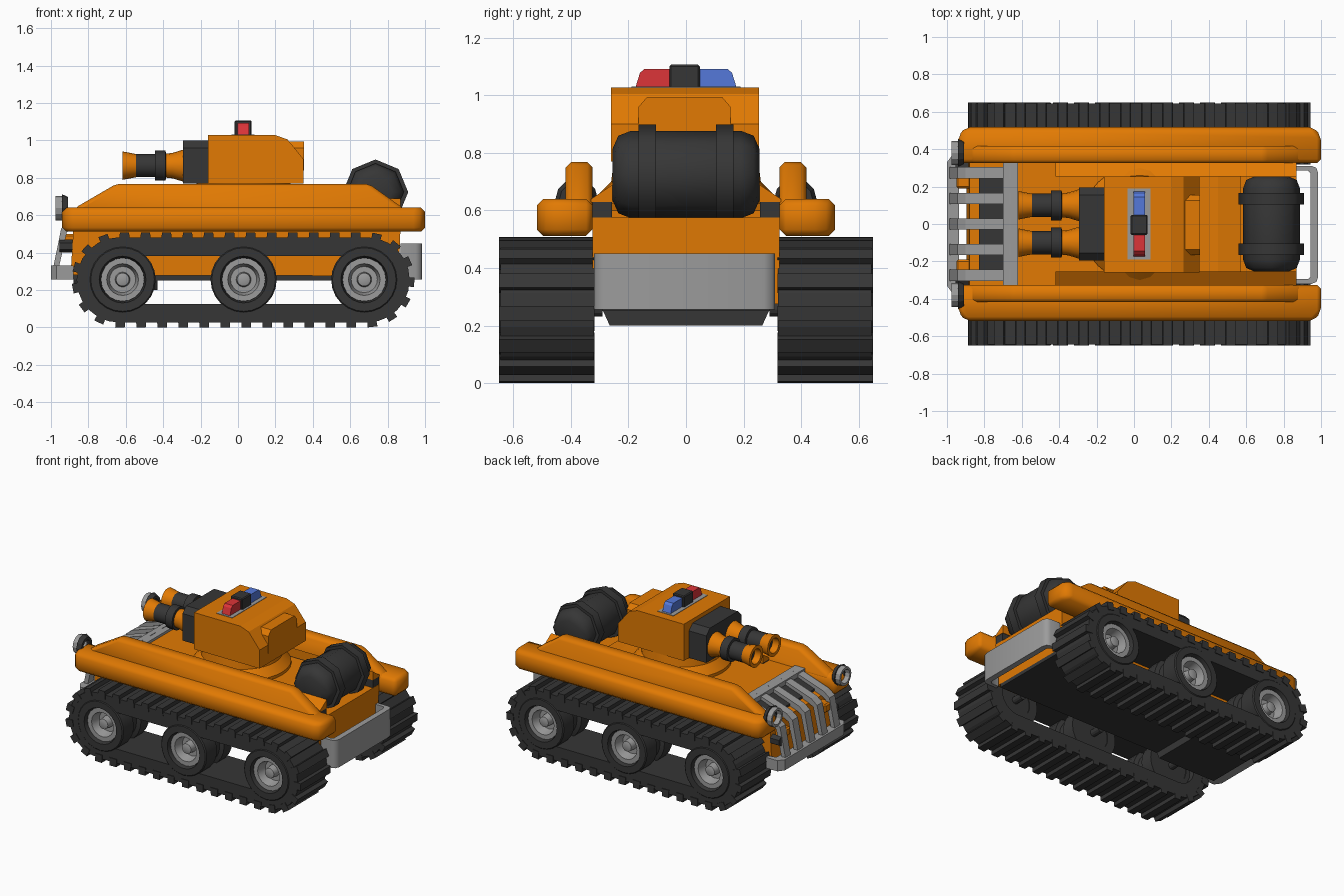
import bpy, bmesh, math
from mathutils import Vector

if "Cube" in bpy.data.objects:
    bpy.data.objects.remove(bpy.data.objects["Cube"])

def material(name, col):
    m = bpy.data.materials.new(name)
    m.diffuse_color = (*col, 1)
    m.use_nodes = True
    m.node_tree.nodes["Principled BSDF"].inputs["Base Color"].default_value = m.diffuse_color
    return m

ORANGE = material("orange paint", (0.76, 0.195, 0.001))
DARK = material("dark rubber", (0.037, 0.037, 0.037))
GREY = material("grey metal", (0.33, 0.33, 0.33))
RED = material("red light", (0.72, 0.035, 0.04))
BLUE = material("blue light", (0.09, 0.19, 0.70))

def finish(name, bm, mat, bevel=0, smooth=0):
    bmesh.ops.recalc_face_normals(bm, faces=bm.faces)
    if bevel:
        bmesh.ops.bevel(bm, geom=bm.edges[:], offset=bevel, segments=1, affect='EDGES')
    me = bpy.data.meshes.new(name)
    bm.to_mesh(me)
    bm.free()
    me.materials.append(mat)
    ob = bpy.data.objects.new(name, me)
    bpy.context.collection.objects.link(ob)
    if smooth:
        bpy.context.view_layer.objects.active = ob
        bpy.ops.object.select_all(action='DESELECT')
        ob.select_set(True)
        bpy.ops.object.shade_smooth_by_angle(angle=math.radians(smooth))
    return ob

def prism(name, pts, lo, hi, mat, plane='xz', bevel=0, smooth=0):
    """Extrude a 2D profile along the remaining axis."""
    put = {'xz': lambda p, d: (p[0], d, p[1]),
           'yz': lambda p, d: (d, p[0], p[1]),
           'xy': lambda p, d: (p[0], p[1], d)}[plane]
    bm = bmesh.new()
    a = [bm.verts.new(put(p, lo)) for p in pts]
    b = [bm.verts.new(put(p, hi)) for p in pts]
    n = len(pts)
    bm.faces.new(a)
    bm.faces.new(b[::-1])
    for i in range(n):
        bm.faces.new((a[i], b[i], b[(i + 1) % n], a[(i + 1) % n]))
    return finish(name, bm, mat, bevel, smooth)

def box(name, x0, x1, y0, y1, z0, z1, mat, bevel=0):
    return prism(name, [(x0, y0), (x1, y0), (x1, y1), (x0, y1)], z0, z1, mat, 'xy', bevel)

def lathe(name, prof, loc, axis, segs, mat, ring=False, smooth=0):
    """Spin (radius, height) points about an axis; ring closes the profile on itself."""
    u = {'x': Vector((1, 0, 0)), 'y': Vector((0, 1, 0)), 'z': Vector((0, 0, 1))}[axis]
    v = Vector((0, 0, 1)) if axis != 'z' else Vector((0, 1, 0))
    w = u.cross(v)
    bm = bmesh.new()
    angles = [2 * math.pi * i / segs for i in range(segs)]
    rows = [[bm.verts.new(Vector(loc) + u * h + r * (v * math.cos(a) + w * math.sin(a))) for a in angles]
            for r, h in prof]
    pairs = list(zip(rows, rows[1:]))
    if ring:
        pairs.append((rows[-1], rows[0]))
    else:
        bm.faces.new(rows[0])
        bm.faces.new(rows[-1])
    for a, b in pairs:
        for i in range(segs):
            j = (i + 1) % segs
            bm.faces.new((a[i], a[j], b[j], b[i]))
    return finish(name, bm, mat, 0, smooth)

# ---- tracks ----
X0, X1, ZC = -0.635, 0.69, 0.254

def loop_point(s, r):
    """Point at path fraction s on a stadium of radius r."""
    straight, R = X1 - X0, 0.24
    arc = math.pi * R
    d = (s % 1) * 2 * (straight + arc)
    if d < straight:
        c, n = X0 + d, (0, 1)
    elif d < straight + arc:
        a = (d - straight) / R
        c, n = X1, (math.sin(a), math.cos(a))
    elif d < 2 * straight + arc:
        c, n = X1 - (d - straight - arc), (0, -1)
    else:
        a = (d - 2 * straight - arc) / R
        c, n = X0, (-math.sin(a), -math.cos(a))
    return c + n[0] * r, ZC + n[1] * r

def stadium(r, n=12):
    half = [(r * math.sin(math.pi * i / n), r * math.cos(math.pi * i / n)) for i in range(n + 1)]
    return [(X1 + a, ZC + b) for a, b in half] + [(X0 - a, ZC - b) for a, b in half]

TEETH = 37
for side, s in (("left", 1), ("right", -1)):
    bm = bmesh.new()
    outer, inner = stadium(0.228), stadium(0.128)
    n = len(outer)
    grid = [[bm.verts.new((x, s * y, z)) for x, z in pts]
            for pts, y in ((outer, 0.32), (outer, 0.645), (inner, 0.645), (inner, 0.32))]
    for k in range(4):
        for i in range(n):
            j = (i + 1) % n
            bm.faces.new((grid[k][i], grid[k][j], grid[(k + 1) % 4][j], grid[(k + 1) % 4][i]))
    finish(side + "_track_belt", bm, DARK)

    bm = bmesh.new()
    for t in range(TEETH):
        q = [loop_point((t + a) / TEETH, r) for a, r in ((0, .2), (.5, .2), (.47, .254), (.03, .254))]
        a = [bm.verts.new((x, s * 0.318, z)) for x, z in q]
        b = [bm.verts.new((x, s * 0.65, z)) for x, z in q]
        bm.faces.new(a)
        bm.faces.new(b)
        for i in range(4):
            bm.faces.new((a[i], a[(i + 1) % 4], b[(i + 1) % 4], b[i]))
    finish(side + "_track_treads", bm, DARK)

    # road wheels: tyre, rim with hub, and axle
    for k, x in enumerate((-0.617, 0.03, 0.675)):
        tag = f"{side}_wheel_{k + 1}"
        loc = (x, 0, 0.256)
        lathe(tag + "_tyre", [(.177, s * .36), (.177, s * .45), (.15, s * .46), (.15, s * .52), (.177, s * .53),
              (.177, s * .643), (.17, s * .65), (.125, s * .65), (.115, s * .61), (.115, s * .36)],
              loc, 'y', 24, DARK, True, 35)
        lathe(tag + "_rim", [(.116, s * .48), (.116, s * .625), (.085, s * .625), (.07, s * .56), (.04, s * .56),
              (.035, s * .615), (.02, s * .62)], loc, 'y', 20, GREY, False, 35)
        lathe(tag + "_back_plate", [(.117, s * .365), (.117, s * .47)], loc, 'y', 20, DARK)
        lathe(tag + "_axle", [(.025, s * .29), (.025, s * .39)], loc, 'y', 12, DARK)

    # fender slab and raised ridge
    slab = [(-.94, .325), (1, .325), (1, .47), (.96, .518), (-.90, .518), (-.94, .47)]
    prism(side + "_fender", [(x, s * y) for x, y in slab], .512, .64, ORANGE, 'xy', .022, 60)
    prism(side + "_fender_ridge", [(-.90, .60), (-.87, .64), (-.65, .768), (.70, .768), (.88, .64), (.92, .60)],
          s * .325, s * .418, ORANGE, 'xz', .018, 60)
    # deck edge strip: sloping top, dark base
    prism(side + "_deck_strip", [(s * .255, .63), (s * .33, .63), (s * .33, .64), (s * .255, .69)],
          -.42, .87, ORANGE, 'yz')
    box(side + "_deck_strip_base", -.42, .868, min(s * .258, s * .33), max(s * .258, s * .33), .57, .632, DARK)

    # headlight, tow hook, fog lamp
    lathe(side + "_headlight", [(.065, -.025), (.065, .01), (.048, .01), (.048, -.025)],
          (-.95, s * .38, .638), 'x', 12, GREY, True)
    lathe(side + "_headlight_shell", [(.074, .01), (.06, .04), (.04, .04), (.04, .01)],
          (-.95, s * .38, .638), 'x', 12, DARK, True)
    box(side + "_tow_hook", -.95, -.85, min(s * .19, s * .27), max(s * .19, s * .27), .44, .50, ORANGE, .01)
    lathe(side + "_fog_lamp", [(.035, -.02), (.035, .05)], (-.935, s * .30, .435), 'x', 6, DARK)

# ---- hull ----
prism("hull", [(-.62, .625), (-.88, .53), (-.895, .28), (.86, .275), (.87, .575), (.57, .575), (.57, .60),
               (.45, .625)], -.325, .325, ORANGE)
box("hull_floor", -.87, .86, -.29, .29, .25, .28, DARK)
prism("front_skid", [(-.29, .30), (-.29, .255), (-.265, .2), (.265, .2), (.29, .255), (.29, .30)],
      -.88, -.43, DARK, 'yz')

# ---- front grille and bumpers ----
box("grille_top_bar", -.70, -.62, -.325, .325, .605, .642, GREY)
prism("grille_backing", [(-.69, .60), (-.69, .612), (-.83, .563), (-.83, .545)], -.29, .29, DARK)
for i in range(5):
    y = (i - 2) * .137
    prism(f"grille_slat_{i + 1}", [(-.66, .645), (-.90, .565), (-.945, .53), (-.99, .31), (-.96, .31),
          (-.915, .51), (-.88, .53), (-.66, .61)], y - .03, y + .03, GREY)
prism("front_bumper", [(-.88, -.37), (-.97, -.37), (-1, -.33), (-1, .33), (-.97, .37), (-.88, .37), (-.88, .34),
                       (-.935, .33), (-.935, -.33), (-.88, -.34)], .255, .33, GREY, 'xy')
prism("rear_bumper", [(.87, -.32), (.95, -.32), (.975, -.31), (.985, -.28), (.985, .27), (.975, .30), (.95, .31),
                      (.87, .31), (.87, .285), (.93, .285), (.945, .27), (.945, -.28), (.93, -.295), (.87, -.295)],
      .255, .45, GREY, 'xy', 0, 50)

# ---- rear barrel with straps ----
lathe("rear_barrel", [(.09, -.255), (.135, -.235), (.152, -.19), (.152, .19), (.135, .235), (.09, .255)],
      (.735, 0, .725), 'y', 8, DARK, False, 50)
for i, y in enumerate((-.135, .135)):
    lathe(f"barrel_strap_{i + 1}", [(.175, y - .03), (.175, y + .03), (.14, y + .03), (.14, y - .03)],
          (.735, 0, .723), 'y', 8, DARK, True, 50)

# ---- turret ----
lathe("turret_ring", [(.315, .60), (.315, .645), (.26, .70), (.25, .78)], (.03, 0, 0), 'z', 32, ORANGE, False, 35)
prism("turret", [(-.16, .77), (.35, .77), (.35, .90), (.265, 1.005), (.20, 1.028), (-.16, 1.028)],
      -.26, .253, ORANGE)
prism("turret_hatch", [(-.165, .84), (.155, .84), (.155, .96), (.125, .995), (-.135, .995), (-.165, .96)],
      .25, .352, ORANGE, 'yz')
prism("gun_mantlet", [(-.195, .77), (.195, .77), (.195, .96), (.155, 1.0), (-.155, 1.0), (-.195, .96)],
      -.295, -.15, DARK, 'yz')
for i, y in enumerate((-.1, .1)):
    loc = (0, y, .865)
    lathe(f"gun_{i + 1}_muzzle", [(.076, -.617), (.062, -.545), (.045, -.545), (.052, -.617)],
          loc, 'x', 16, ORANGE, True, 35)
    lathe(f"gun_{i + 1}_tube", [(.05, -.57), (.062, -.555), (.062, -.445), (.08, -.443), (.08, -.387), (.06, -.385),
          (.06, -.28)], loc, 'x', 16, DARK, False, 35)
    lathe(f"gun_{i + 1}_flare", [(.064, -.386), (.068, -.35), (.088, -.285)], loc, 'x', 16, ORANGE, False, 35)

# ---- light bar ----
box("light_bar_base", -.035, .088, -.19, .19, 1.02, 1.031, GREY)
box("light_bar_center", -.018, .073, -.058, .048, 1.02, 1.107, DARK, .006)
for name, s, mat in (("red_light", -1, RED), ("blue_light", 1, BLUE)):
    prism(name, [(s * .04, 1.025), (s * .175, 1.03), (s * .16, 1.078), (s * .145, 1.092), (s * .04, 1.092)],
          -.003, .06, mat, 'yz')
